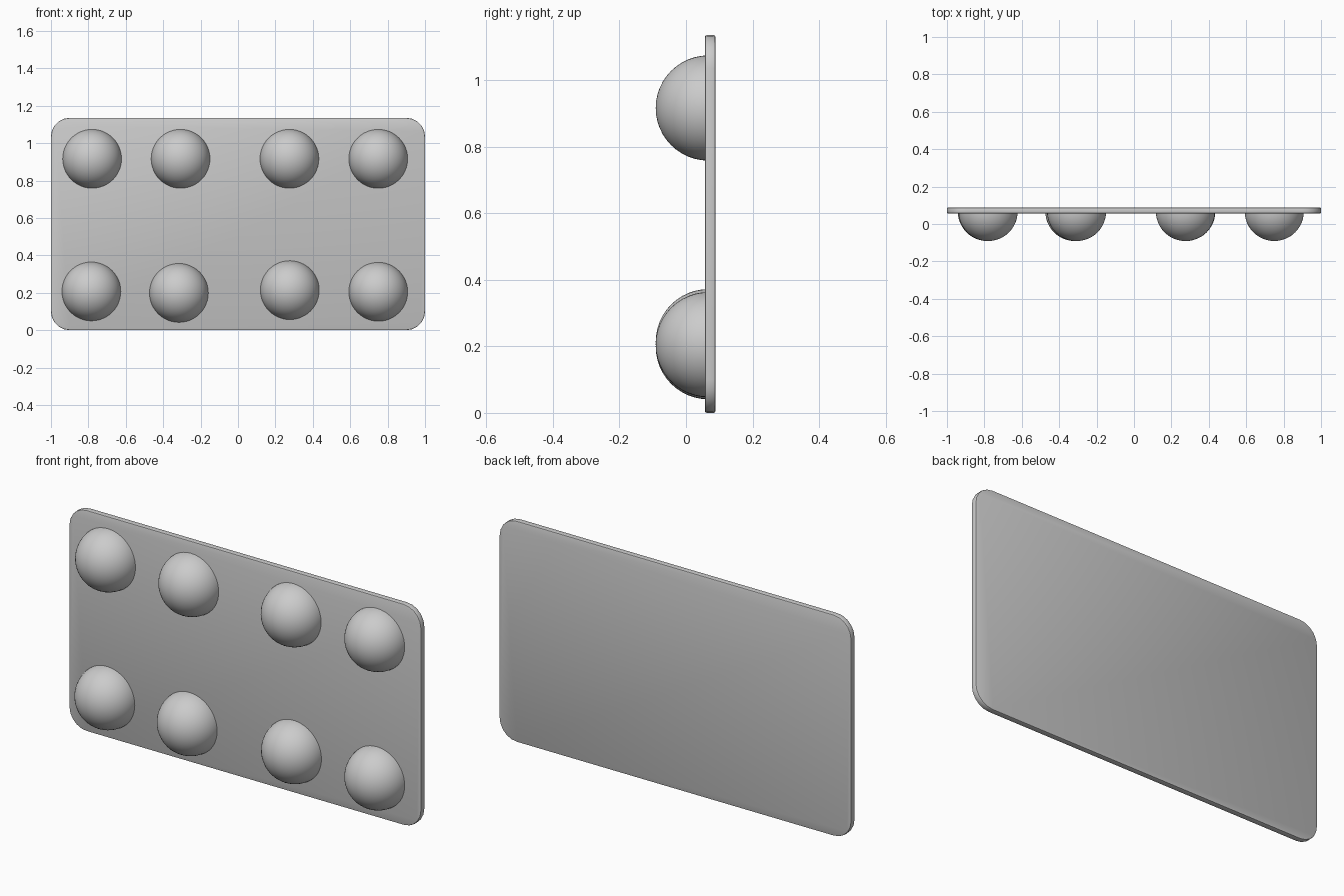
import bpy, bmesh, math
from mathutils import Matrix

cube = bpy.data.objects.get("Cube")
if cube:
    bpy.data.objects.remove(cube, do_unlink=True)

grey = bpy.data.materials.new("light_grey")
grey.use_nodes = True
grey.diffuse_color = (0.6, 0.6, 0.6, 1)
grey.node_tree.nodes["Principled BSDF"].inputs["Base Color"].default_value = (0.6, 0.6, 0.6, 1)

WIDTH, HEIGHT, FRONT, BACK = 2.0, 1.135, 0.057, 0.088
CORNER, RADIUS, DOME_Y = 0.1, 0.158, 0.067


def finish(bm, name):
    mesh = bpy.data.meshes.new(name)
    bmesh.ops.recalc_face_normals(bm, faces=bm.faces)
    bm.to_mesh(mesh)
    bm.free()
    mesh.materials.append(grey)
    obj = bpy.data.objects.new(name, mesh)
    bpy.context.collection.objects.link(obj)
    bpy.ops.object.select_all(action='DESELECT')
    obj.select_set(True)
    bpy.context.view_layer.objects.active = obj
    bpy.ops.object.shade_smooth_by_angle(angle=math.radians(35))
    return obj


# Thin upright plate with rounded corners and softened rims
bm = bmesh.new()
bmesh.ops.create_cube(bm, size=1)
bmesh.ops.scale(bm, vec=(WIDTH, BACK - FRONT, HEIGHT), verts=bm.verts)
bmesh.ops.translate(bm, vec=(0, (FRONT + BACK) / 2, HEIGHT / 2), verts=bm.verts)
corners = [e for e in bm.edges if abs(e.verts[0].co.y - e.verts[1].co.y) > 0.01]
bmesh.ops.bevel(bm, geom=corners, offset=CORNER, segments=5, profile=0.5, affect='EDGES')
rims = [e for e in bm.edges if abs(e.verts[0].co.y - e.verts[1].co.y) < 0.001]
bmesh.ops.bevel(bm, geom=rims, offset=0.005, segments=2, profile=0.5, affect='EDGES')
finish(bm, "plate")


# Half-sphere knobs with the pole facing forward
def dome(name, x, z):
    bm = bmesh.new()
    bmesh.ops.create_uvsphere(bm, u_segments=48, v_segments=24, radius=RADIUS,
                              matrix=Matrix.Rotation(math.pi / 2, 4, 'X'))
    planes = bm.verts[:] + bm.edges[:] + bm.faces[:]
    bmesh.ops.bisect_plane(bm, geom=planes, plane_co=(0, 0, 0), plane_no=(0, 1, 0),
                           clear_outer=True)
    bmesh.ops.holes_fill(bm, edges=[e for e in bm.edges if e.is_boundary], sides=0)
    finish(bm, name).location = (x, DOME_Y, z)


rows = {"upper": [(-0.78, 0.916), (-0.307, 0.916), (0.275, 0.916), (0.75, 0.916)],
        "lower": [(-0.784, 0.207), (-0.316, 0.199), (0.277, 0.214), (0.75, 0.205)]}
for row, spots in rows.items():
    for i, (x, z) in enumerate(spots, 1):
        dome(f"{row}_dome_{i}", x, z)
